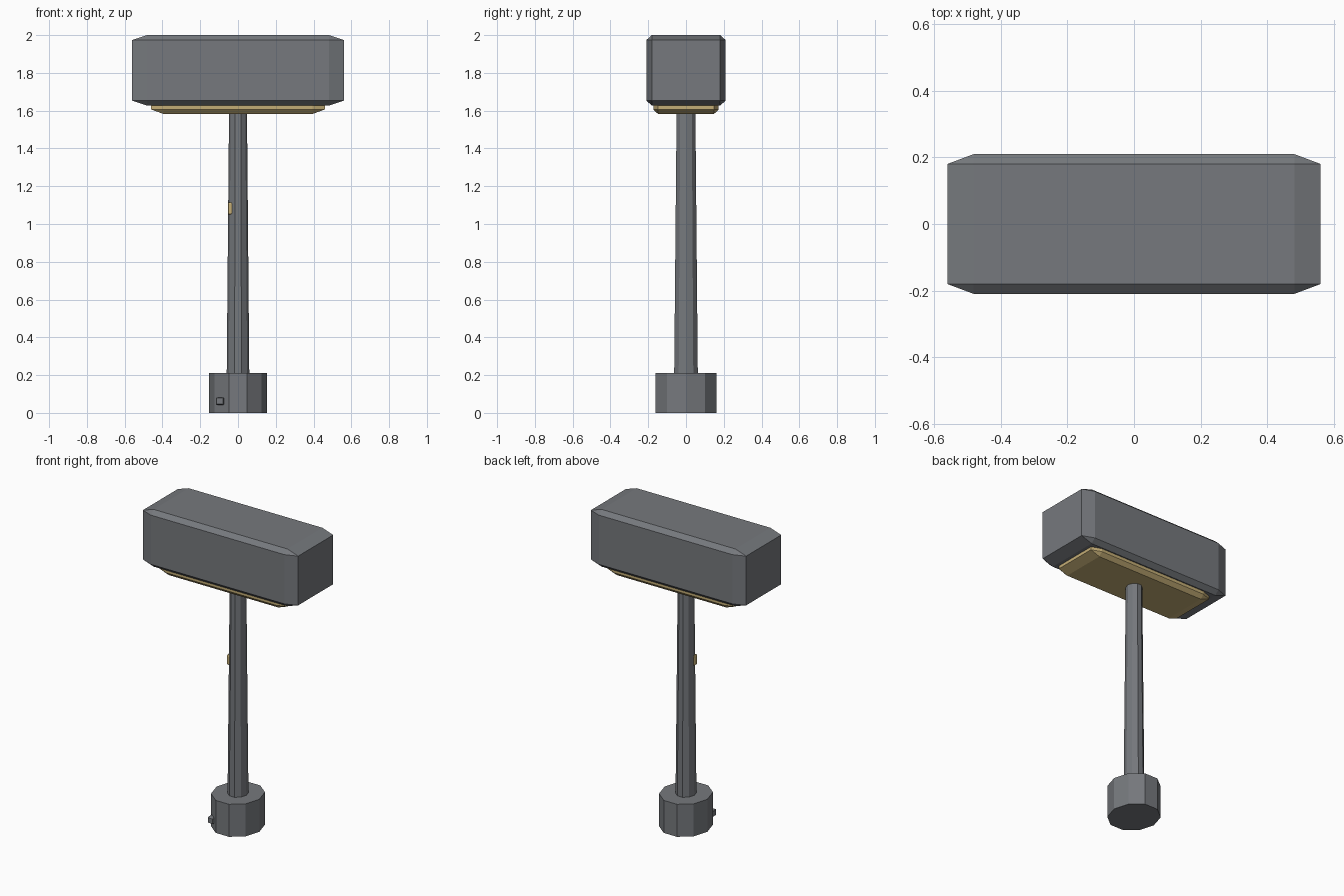
import bpy, bmesh
from mathutils import Matrix, Vector

default = bpy.data.objects.get("Cube")
if default:
    bpy.data.objects.remove(default, do_unlink=True)


def material(name, rgb):
    mat = bpy.data.materials.new(name)
    mat.use_nodes = True
    color = (*rgb, 1.0)
    mat.diffuse_color = color
    mat.node_tree.nodes["Principled BSDF"].inputs["Base Color"].default_value = color
    return mat


steel = material("steel_grey", (0.18, 0.19, 0.205))
brass = material("pale_gold", (0.55, 0.42, 0.18))


def finish(name, bm, mat):
    bmesh.ops.recalc_face_normals(bm, faces=bm.faces)
    mesh = bpy.data.meshes.new(name)
    bm.to_mesh(mesh)
    bm.free()
    mesh.materials.append(mat)
    obj = bpy.data.objects.new(name, mesh)
    bpy.context.collection.objects.link(obj)
    return obj


def chamfered_box(name, low, high, mat, chamfer=0.07):
    """Unit cube chamfered first, then stretched so chamfers scale with each side."""
    low, high = Vector(low), Vector(high)
    bm = bmesh.new()
    bmesh.ops.create_cube(bm, size=1)
    bmesh.ops.bevel(bm, geom=bm.edges[:], offset=chamfer, segments=1, affect='EDGES')
    bmesh.ops.scale(bm, vec=high - low, verts=bm.verts)
    bmesh.ops.translate(bm, vec=(low + high) / 2, verts=bm.verts)
    return finish(name, bm, mat)


def ten_sided_post(name, bottom, top, z0, z1, mat, squash):
    """Tapered ten-sided post, slightly deeper than wide."""
    bm = bmesh.new()
    bmesh.ops.create_cone(bm, cap_ends=True, segments=10, radius1=bottom,
                          radius2=top, depth=z1 - z0)
    # put a corner on the x axis
    turn = Matrix.Rotation(1.5707963, 3, 'Z')
    bmesh.ops.rotate(bm, matrix=turn, verts=bm.verts)
    bmesh.ops.scale(bm, vec=(1, squash, 1), verts=bm.verts)
    bmesh.ops.translate(bm, vec=(0, 0, (z0 + z1) / 2), verts=bm.verts)
    return finish(name, bm, mat)


# Heavy head with the plate set into its underside
chamfered_box("head", (-0.56, -0.21, 1.627), (0.56, 0.21, 2.0), steel)
chamfered_box("underside_plate", (-0.46, -0.173, 1.583), (0.46, 0.173, 1.92), brass)

# Shaft and pommel
ten_sided_post("shaft", 0.06, 0.047, 0.18, 1.65, steel, 1.1)
ten_sided_post("pommel", 0.154, 0.154, 0.0, 0.212, steel, 1.1)

# Small fittings
chamfered_box("pommel_stud", (-0.117, -0.15, 0.042), (-0.075, -0.07, 0.082), steel, 0.1)
chamfered_box("shaft_button", (-0.053, -0.042, 1.05), (-0.03, -0.005, 1.115), brass, 0.12)
